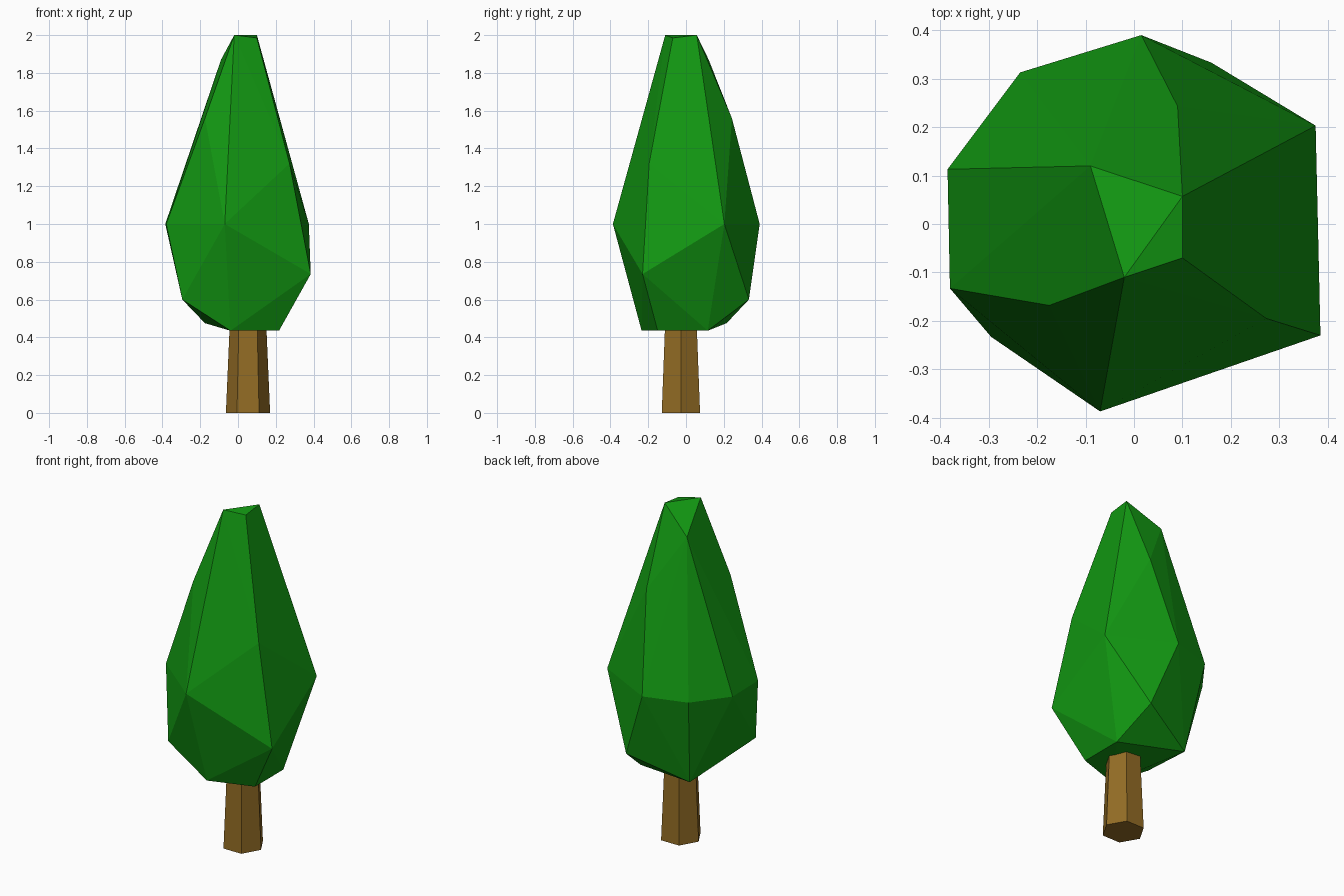
import bpy, bmesh
from mathutils import Matrix

if "Cube" in bpy.data.objects:
    bpy.data.objects.remove(bpy.data.objects["Cube"])


def material(name, color):
    m = bpy.data.materials.new(name)
    m.diffuse_color = (*color, 1)
    m.use_nodes = True
    m.node_tree.nodes["Principled BSDF"].inputs["Base Color"].default_value = m.diffuse_color
    return m


def finish(name, bm, mat):
    bmesh.ops.recalc_face_normals(bm, faces=bm.faces)
    mesh = bpy.data.meshes.new(name)
    bm.to_mesh(mesh)
    bm.free()
    mesh.materials.append(mat)
    bpy.context.collection.objects.link(bpy.data.objects.new(name, mesh))


leaf_green = material("leaf green", (0.006, 0.31, 0.006))
bark_brown = material("bark brown", (0.29, 0.15, 0.018))

# Foliage: faceted convex crown, spanned by its corner points
corners = [
    # tip
    (-0.02, -0.11, 2.0), (0.1, 0.057, 2.0), (0.1, -0.07, 1.985), (-0.09, 0.12, 1.87),
    # upper shoulders
    (0.09, 0.243, 1.56), (-0.175, -0.168, 1.56), (0.273, -0.195, 1.32),
    # widest ring
    (-0.385, 0.113, 1.0), (-0.235, 0.313, 1.0), (0.015, 0.39, 1.0),
    (0.375, 0.203, 1.0), (-0.07, -0.387, 1.0), (-0.38, -0.133, 1.0),
    # lower shoulders
    (0.385, -0.23, 0.735), (0.16, 0.333, 0.6), (-0.295, -0.233, 0.6),
    # underside
    (-0.175, 0.215, 0.475), (-0.04, -0.235, 0.435), (0.217, -0.15, 0.435), (0.217, 0.115, 0.435),
]
bm = bmesh.new()
for c in corners:
    bm.verts.new(c)
bmesh.ops.convex_hull(bm, input=bm.verts)
finish("foliage", bm, leaf_green)

# Trunk: tapered hexagonal post, its top sunk into the foliage
height = 0.46
bm = bmesh.new()
bmesh.ops.create_cone(bm, cap_ends=True, segments=6, radius1=0.117, radius2=0.097, depth=height,
                      matrix=Matrix.Translation((0.053, -0.027, height / 2)) @ Matrix.Rotation(1.5707963, 4, 'Z'))
finish("trunk", bm, bark_brown)
